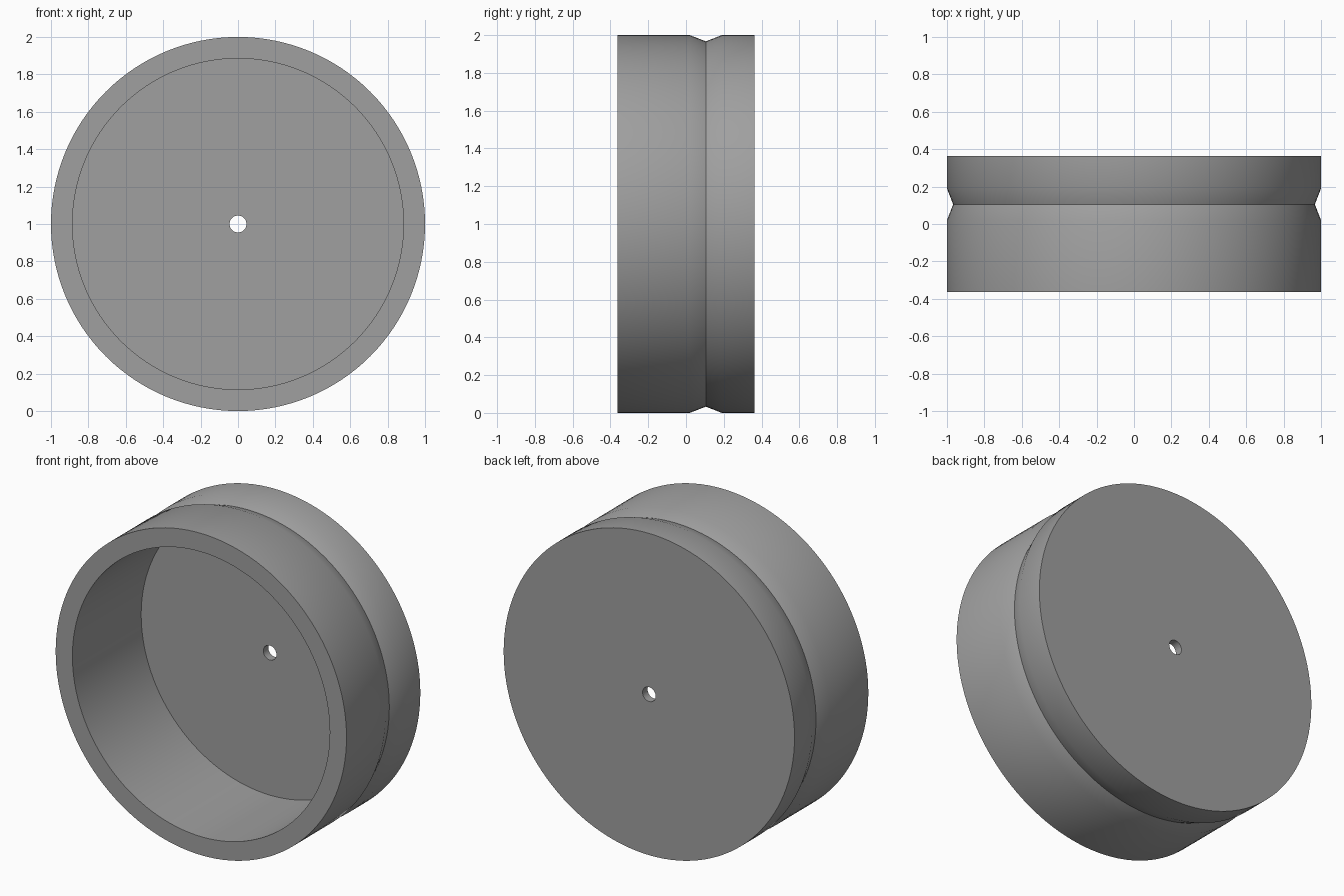
import bpy
import bmesh
import math
from mathutils import Vector

if "Cube" in bpy.data.objects:
    bpy.data.objects.remove(bpy.data.objects["Cube"])

SEGMENTS = 128
FRONT, BACK = -0.3625, 0.3625
FLOOR = 0.313            # inner face of the closed back wall
OUTER, INNER, HOLE = 1.0, 0.885, 0.045

# Closed cross-section as (radius, y): open cup with a V groove and an axle hole
profile = [
    (HOLE, FLOOR), (INNER, FLOOR), (INNER, FRONT), (OUTER, FRONT),
    (OUTER, 0.02), (0.967, 0.105), (OUTER, 0.19),
    (OUTER, BACK), (HOLE, BACK),
]


def lathe(name, points, material):
    """Revolve a closed (radius, y) loop around the y axis at z = 1."""
    bm = bmesh.new()
    rings = []
    for radius, y in points:
        ring = []
        for i in range(SEGMENTS):
            a = 2 * math.pi * i / SEGMENTS
            ring.append(bm.verts.new(Vector((radius * math.cos(a), y, 1 + radius * math.sin(a)))))
        rings.append(ring)
    for k, ring in enumerate(rings):
        following = rings[(k + 1) % len(rings)]
        for i in range(SEGMENTS):
            j = (i + 1) % SEGMENTS
            bm.faces.new((ring[i], ring[j], following[j], following[i]))
    bmesh.ops.recalc_face_normals(bm, faces=bm.faces)
    mesh = bpy.data.meshes.new(name)
    bm.to_mesh(mesh)
    bm.free()
    mesh.materials.append(material)
    obj = bpy.data.objects.new(name, mesh)
    bpy.context.collection.objects.link(obj)
    return obj


grey = bpy.data.materials.new("plain grey")
grey.diffuse_color = (0.35, 0.35, 0.35, 1)
grey.use_nodes = True
grey.node_tree.nodes["Principled BSDF"].inputs["Base Color"].default_value = grey.diffuse_color

# Grooved wheel cup, smooth around the rim with crisp edges
wheel = lathe("grooved_wheel", profile, grey)
bpy.context.view_layer.objects.active = wheel
wheel.select_set(True)
bpy.ops.object.shade_smooth_by_angle(angle=math.radians(30))
